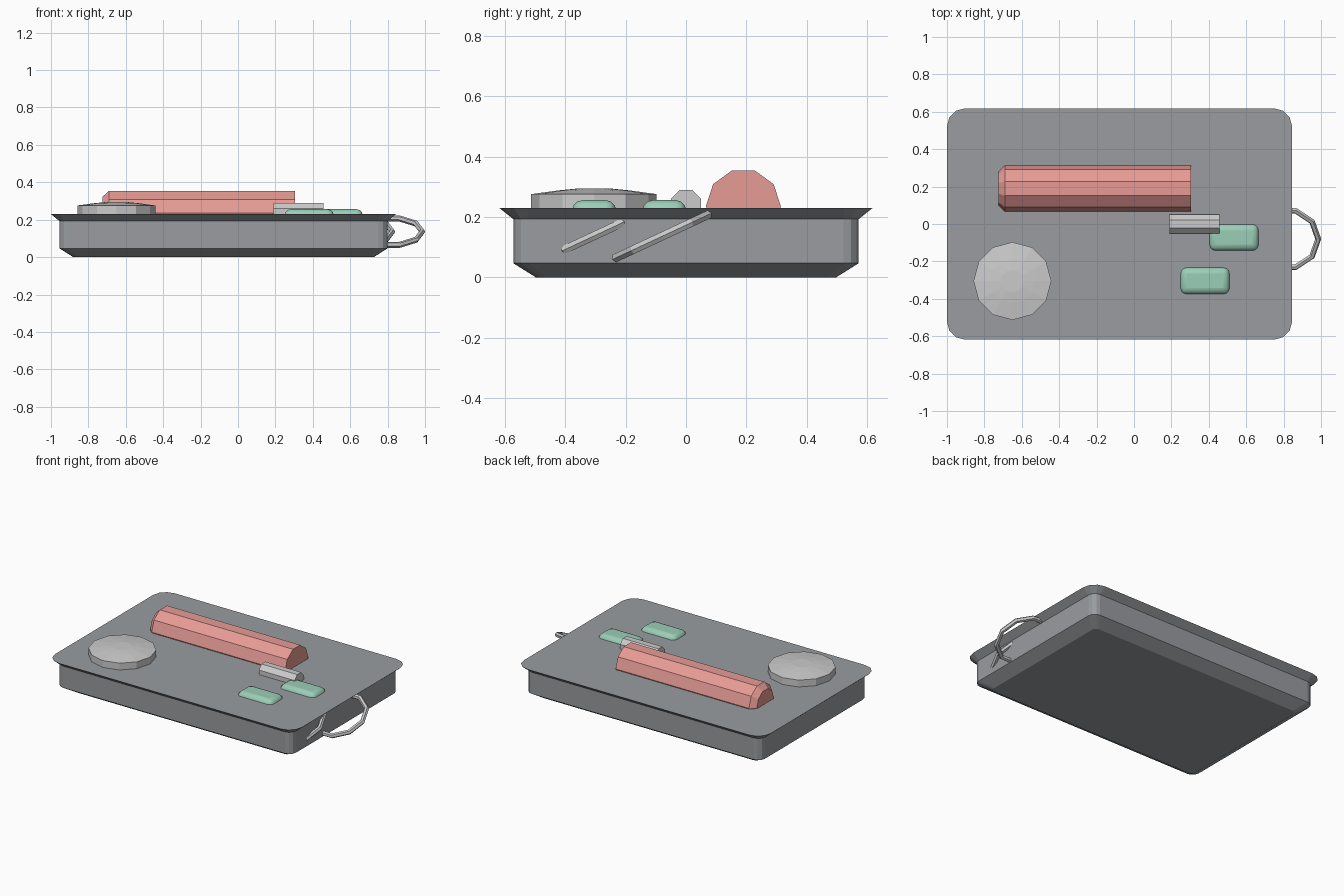
import bpy, bmesh
from math import sin, cos, pi, radians

if "Cube" in bpy.data.objects:
    bpy.data.objects.remove(bpy.data.objects["Cube"])


def material(name, rgb):
    m = bpy.data.materials.new(name)
    m.diffuse_color = (*rgb, 1)
    m.use_nodes = True
    m.node_tree.nodes["Principled BSDF"].inputs["Base Color"].default_value = m.diffuse_color
    return m


def loft(name, rings, mat=None):
    """Skin a stack of equal-sized closed rings and cap both ends."""
    bm = bmesh.new()
    loops = [[bm.verts.new(p) for p in ring] for ring in rings]
    for a, b in zip(loops, loops[1:]):
        for i in range(len(a)):
            j = (i + 1) % len(a)
            bm.faces.new((a[i], a[j], b[j], b[i]))
    bm.faces.new(loops[0])
    bm.faces.new(loops[-1])
    bmesh.ops.recalc_face_normals(bm, faces=bm.faces)
    mesh = bpy.data.meshes.new(name)
    bm.to_mesh(mesh)
    bm.free()
    obj = bpy.data.objects.new(name, mesh)
    bpy.context.collection.objects.link(obj)
    if mat:
        mesh.materials.append(mat)
    return obj


def rounded_rect(cx, hx, hy, r, z, seg=3):
    pts = []
    for q, (sx, sy) in enumerate(((1, 1), (-1, 1), (-1, -1), (1, -1))):
        for k in range(seg + 1):
            a = (q + k / seg) * pi / 2
            pts.append((cx + sx * (hx - r) + r * cos(a), sy * (hy - r) + r * sin(a), z))
    return pts


def ring_x(x, cy, cz, r, n, phase=0.0):
    return [(x, cy + r * cos(2 * pi * i / n + phase), cz + r * sin(2 * pi * i / n + phase))
            for i in range(n)]


def ring_z(z, cx, cy, r, n):
    return [(cx + r * cos(2 * pi * i / n), cy + r * sin(2 * pi * i / n), z) for i in range(n)]


dark = material("dark_grey", (0.32, 0.335, 0.35))
red = material("red", (0.8, 0.33, 0.3))
green = material("green", (0.33, 0.62, 0.48))

# Tray: chamfered foot, upright wall, flared rim
loft("tray", [rounded_rect(-0.0775, hx, hy, r, z) for hx, hy, r, z in (
    (0.803, 0.497, 0.03, 0.0),
    (0.878, 0.572, 0.05, 0.047),
    (0.878, 0.572, 0.05, 0.193),
    (0.9225, 0.618, 0.095, 0.23))], dark)

# Half-sunk red roll, chamfered at its left end
loft("red_roll", [ring_x(x, 0.19, 0.236, r, 10) for x, r in (
    (-0.725, 0.09), (-0.69, 0.124), (0.305, 0.124))], red)

# Small grey tube
loft("small_tube", [ring_x(x, 0.0, 0.24, 0.054, 8, pi / 8) for x in (0.19, 0.457)])

# Round tin with a slightly domed lid
loft("round_tin", [ring_z(z, -0.65, -0.305, r, 12) for z, r in (
    (0.2, 0.208), (0.276, 0.208), (0.288, 0.12), (0.294, 0.06))])

# Green pads
for i, (x, y) in enumerate(((0.535, -0.072), (0.38, -0.304)), 1):
    bpy.ops.mesh.primitive_cube_add(size=1, location=(x, y, 0.221))
    pad = bpy.context.object
    pad.name = f"green_pad_{i}"
    pad.scale = (0.265, 0.145, 0.07)
    bpy.ops.object.transform_apply(location=False, rotation=False, scale=True)
    bev = pad.modifiers.new("round", 'BEVEL')
    bev.width = 0.034
    bev.segments = 3
    pad.data.materials.append(green)
    bpy.ops.object.shade_smooth_by_angle(angle=radians(40))

# Pair of tilted metal rings set into the right wall
for i, (x, y) in enumerate(((0.81, -0.08), (0.65, -0.308)), 1):
    bpy.ops.mesh.primitive_torus_add(
        major_segments=10, minor_segments=6, major_radius=0.175, minor_radius=0.016,
        location=(x, y, 0.136), rotation=(radians(25), 0, 0))
    bpy.context.object.name = f"metal_ring_{i}"
